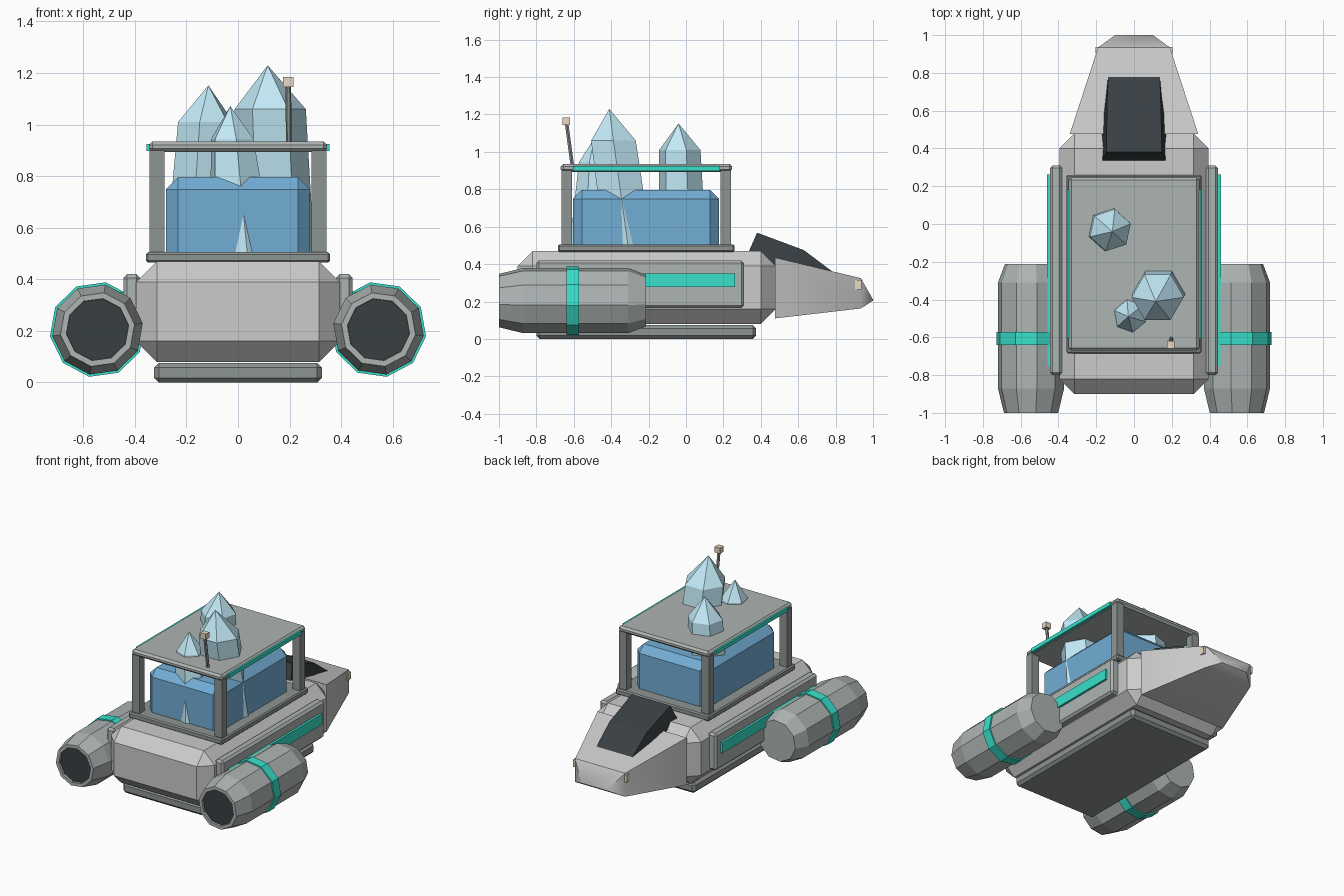
import bpy, bmesh
from math import sin, cos, pi, radians
from mathutils import Vector

if "Cube" in bpy.data.objects:
    bpy.data.objects.remove(bpy.data.objects["Cube"])


def mat(name, r, g, b):
    m = bpy.data.materials.new(name)
    m.diffuse_color = (r, g, b, 1)
    m.use_nodes = True
    m.node_tree.nodes["Principled BSDF"].inputs["Base Color"].default_value = m.diffuse_color
    return m


LIGHT = mat("light_grey", .72, .74, .74)
GREY = mat("mid_grey", .42, .46, .45)
DARK = mat("dark_grey", .27, .30, .29)
BLACK = mat("black", .04, .05, .055)
TEAL = mat("teal", .04, .75, .60)
BLUE = mat("blue", .17, .42, .66)
ICE = mat("ice_blue", .54, .82, .93)
TAN = mat("tan", .82, .70, .55)


def finish(name, bm, material, bevel=0):
    bmesh.ops.remove_doubles(bm, verts=bm.verts, dist=1e-5)
    bmesh.ops.recalc_face_normals(bm, faces=bm.faces)
    me = bpy.data.meshes.new(name)
    bm.to_mesh(me)
    bm.free()
    me.materials.append(material)
    ob = bpy.data.objects.new(name, me)
    bpy.context.collection.objects.link(ob)
    if bevel:
        mod = ob.modifiers.new("chamfer", 'BEVEL')
        mod.width = bevel
        mod.segments = 1
    return ob


def loft(name, rings, material, caps=True):
    """Skin a list of equal-length point rings, optionally capping both ends."""
    bm = bmesh.new()
    vs = [[bm.verts.new(p) for p in ring] for ring in rings]
    n = len(vs[0])
    for a, b in zip(vs, vs[1:]):
        for i in range(n):
            j = (i + 1) % n
            bm.faces.new((a[i], a[j], b[j], b[i]))
    if caps:
        bm.faces.new(vs[0])
        bm.faces.new(vs[-1])
    return finish(name, bm, material)


def box(name, x, y, z, material, bevel=0):
    """Box from (min, max) ranges."""
    bm = bmesh.new()
    bmesh.ops.create_cube(bm, size=1)
    for v in bm.verts:
        v.co = [(r[0] + r[1]) / 2 + c * (r[1] - r[0]) for r, c in zip((x, y, z), v.co)]
    return finish(name, bm, material, bevel)


def side(s, a, b):
    return tuple(sorted((s * a, s * b)))


def lathe_y(name, s, profile, material):
    """Ten-sided turned shape along y, around the engine axis on side s."""
    rings = []
    for y, r in profile:
        angs = [radians(8) + i * pi / 5 for i in range(10)]
        rings.append([(s * (.545 - r * cos(a)), y, .205 + r * sin(a)) for a in angs])
    return loft(name, rings, material)


def crystal(name, base, shoulder, tip, r0, r1, turn):
    """Six-sided tapered shard with a pointed top."""
    def ring(c, r):
        return [Vector(c) + Vector((r * cos(radians(turn + 60 * i)),
                                    r * sin(radians(turn + 60 * i)), 0)) for i in range(6)]
    return loft(name, [ring(base, r0), ring(shoulder, r1), ring(tip, .000001)], ICE)


# Hull and belly
box("hull", (-.395, .395), (-.9, .48), (.08, .47), LIGHT, .08)
box("belly_plate", (-.325, .325), (-.8, .375), (0, .075), DARK, .018)


# Nose and canopy: four-cornered sections given as (half width, y, z) top and bottom
def section(top, bottom):
    (wt, yt, zt), (wb, yb, zb) = top, bottom
    return [(-wt, yt, zt), (wt, yt, zt), (wb, yb, zb), (-wb, yb, zb)]


nose = loft("nose", [section((.34, .477, .435), (.34, .477, .11)),
                     section((.19, .935, .325), (.19, .935, .163)),
                     section((.1, 1, .21), (.1, 1, .205))], LIGHT)
bpy.context.view_layer.objects.active = nose
nose.select_set(True)
bpy.ops.object.shade_smooth_by_angle(angle=radians(40))
nose.select_set(False)

loft("canopy", [section((.147, .38, .568), (.178, .315, .42)),
                section((.142, .63, .475), (.175, .55, .33)),
                section((.137, .78, .362), (.15, .74, .28))], BLACK)

# Cargo deck and roof
box("deck_plate", (-.357, .357), (-.685, .26), (.465, .505), DARK, .008)
box("roof", (-.346, .346), (-.67, .247), (.893, .935), GREY, .014)

# Mirrored parts
for s, tag in ((-1, "left"), (1, "right")):
    box(f"{tag}_side_panel", side(s, .38, .445), (-.8, .31), (.165, .42), GREY, .014)
    box(f"{tag}_side_light", side(s, .43, .46), (-.75, .262), (.277, .35), TEAL)
    box(f"{tag}_roof_light", side(s, .33, .355), (-.605, .182), (.897, .924), TEAL)
    box(f"{tag}_nose_lamp", side(s, .175, .205), (.903, .937), (.265, .315), TAN)
    for y, end in ((-.665, "front"), (.185, "rear")):
        box(f"{tag}_{end}_post", side(s, .285, .343), (y, y + .056), (.5, .9), DARK)
    lathe_y(f"{tag}_engine", s, [(-.965, .12), (-1, .122), (-1, .145), (-.87, .177),
                                 (-.31, .177), (-.213, .14)], GREY)
    lathe_y(f"{tag}_nozzle", s, [(-.985, .121), (-.96, .121)], BLACK)
    lathe_y(f"{tag}_engine_band", s, [(-.64, .15), (-.64, .186), (-.573, .186), (-.573, .15)], TEAL)

# Cargo block and crystals
box("cargo_block", (-.28, .28), (-.605, .177), (.45, .797), BLUE, .048)
crystal("tall_crystal", (.15, -.31, .5), (.125, -.388, 1.06), (.115, -.41, 1.23), .146, .138, 0)
crystal("rear_crystal", (-.155, -.02, .5), (-.125, -.033, 1.01), (-.115, -.04, 1.152), .13, .113, 18)
crystal("small_crystal", (.013, -.492, .5), (-.022, -.487, .945), (-.03, -.49, 1.072), .132, .087, -80)

# Antenna
foot, top = Vector((.197, -.607, .92)), Vector((.195, -.638, 1.15))
loft("antenna_pole", [[p + Vector((.011 * cos(a * pi / 3), .011 * sin(a * pi / 3), 0))
                       for a in range(6)] for p in (foot, top)], DARK)
box("antenna_tip", (.175, .215), (-.66, -.62), (1.145, 1.184), TAN)
